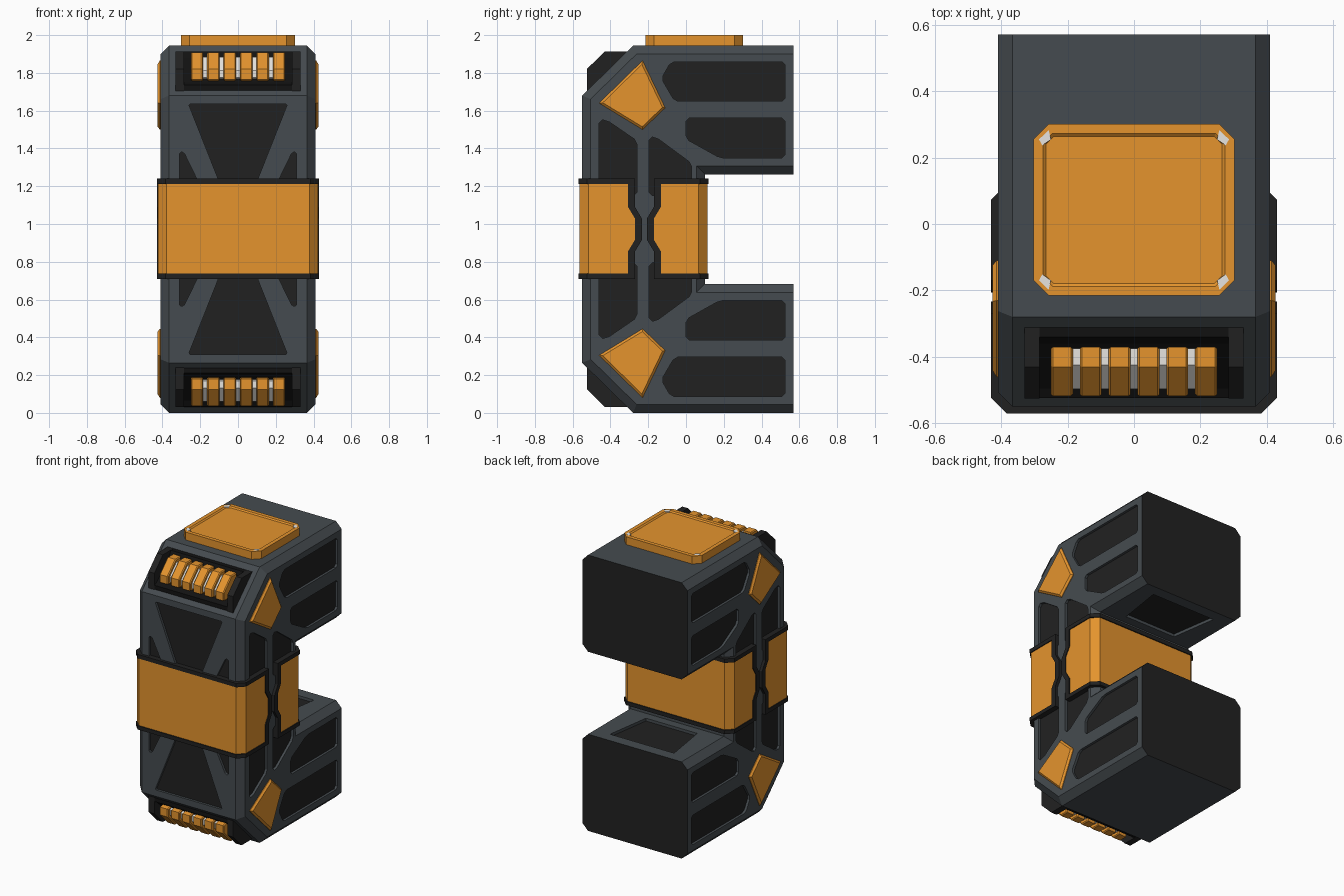
import bpy, bmesh
from mathutils import Vector

if "Cube" in bpy.data.objects:
    bpy.data.objects.remove(bpy.data.objects["Cube"])

Z = 1.945  # z of a mirrored point = Z - z


def material(name, rgb):
    m = bpy.data.materials.new(name)
    m.diffuse_color = (*rgb, 1)
    m.use_nodes = True
    m.node_tree.nodes["Principled BSDF"].inputs["Base Color"].default_value = m.diffuse_color
    return m


SLATE = material("slate grey", (0.060, 0.071, 0.079))
DARK = material("charcoal", (0.0155, 0.0155, 0.0155))
BLACK = material("black", (0.006, 0.006, 0.006))
ORANGE = material("orange", (0.78, 0.295, 0.027))
WHITE = material("off white", (0.88, 0.86, 0.82))


def place(p, axis, h):
    """2D profile point plus height along an axis (profile uses the other two axes in order)."""
    v = list(p)
    v.insert(axis, h)
    return Vector(v)


def add_prism(bm, pts, axis, lo, hi, corner=0.0):
    """Prism between lo and hi; corner chamfers the long edges."""
    a = [bm.verts.new(place(p, axis, lo)) for p in pts]
    b = [bm.verts.new(place(p, axis, hi)) for p in pts]
    bm.faces.new(a)
    bm.faces.new(b[::-1])
    for i in range(len(pts)):
        j = (i + 1) % len(pts)
        bm.faces.new((a[j], a[i], b[i], b[j]))
    if corner:
        edges = [bm.edges.get(e) for e in zip(a, b)]
        bmesh.ops.bevel(bm, geom=edges, offset=corner, segments=1, affect='EDGES')
    bmesh.ops.recalc_face_normals(bm, faces=bm.faces[:])


def finish(bm, name, mats):
    bmesh.ops.recalc_face_normals(bm, faces=bm.faces[:])
    me = bpy.data.meshes.new(name)
    bm.to_mesh(me)
    bm.free()
    for m in mats:
        me.materials.append(m)
    bpy.context.collection.objects.link(bpy.data.objects.new(name, me))


def bevel_where(bm, test, offset):
    edges = [e for e in bm.edges if test(e.verts[0].co, e.verts[1].co)]
    bmesh.ops.bevel(bm, geom=edges, offset=offset, segments=1, affect='EDGES', clamp_overlap=False)


def flip(pts):
    return [(y, Z - z) for y, z in pts]


def chop(pts, c):
    """Cut the corners off a 2D outline."""
    v, out = [Vector(p) for p in pts], []
    for i, p in enumerate(v):
        for q in (v[i - 1], v[(i + 1) % len(v)]):
            out.append(p + (q - p).normalized() * c)
    return out


def recess(bm, axis, level, holes, inward):
    """Refill the flat face at this level with openings, each with slate walls and a charcoal floor."""
    flat = [f for f in bm.faces if all(abs(v.co[axis] - level) < 1e-4 for v in f.verts)]
    face = max(flat, key=lambda f: f.calc_area())
    normal, rim = face.normal.copy(), list(face.edges)
    bmesh.ops.delete(bm, geom=[face], context='FACES_ONLY')
    for pts in holes:
        top = [bm.verts.new(place(p, axis, level)) for p in pts]
        low = [bm.verts.new(place(p, axis, level + inward)) for p in pts]
        for i in range(len(pts)):
            bm.faces.new((top[i - 1], top[i], low[i], low[i - 1]))
            rim.append(bm.edges.get((top[i - 1], top[i])))
        bm.faces.new(low).material_index = 1
    bmesh.ops.triangle_fill(bm, edges=rim, use_beauty=True, use_dissolve=False, normal=normal)


def part(name, pts, mat, x0, x1, rim=0.0):
    """Sideways prism of a (y, z) profile with an optional chamfer around both end caps."""
    bm = bmesh.new()
    add_prism(bm, pts, 0, x0, x1)
    if rim:
        bevel_where(bm, lambda a, b: abs(a.x - b.x) < 1e-5, rim)
    finish(bm, name, [mat])


# C-shaped body with chamfered rims and charcoal arm ends
upper = [(.10, 1.263), (.57, 1.263), (.57, Z), (-.28, Z), (-.55, 1.68)]
bm = bmesh.new()
add_prism(bm, upper + flip(upper)[::-1], 0, -.41, .41)
bevel_where(bm, lambda a, b: abs(a.x - b.x) < 1e-5 and min(a.y, b.y) < .56, .045)
bm.normal_update()
for f in bm.faces:
    f.material_index = int(f.calc_center_median().y > .565)

# Recessed panels in the sides, the front and the facing sides of the arms
side_panels = [
    [(-.13, 1.77), (-.08, 1.858), (.525, 1.858), (.525, 1.65), (-.06, 1.65)],
    [(.0, 1.56), (.525, 1.56), (.525, 1.35), (.18, 1.35), (0, 1.45)],
    [(-.46, 1.15), (-.26, 1.15), (-.26, 1.44), (-.42, 1.55), (-.46, 1.55)],
    [(-.195, 1.15), (.03, 1.15), (.03, 1.32), (-.16, 1.46), (-.195, 1.46)]]
front_panels = [
    [(-.262, 1.635), (.262, 1.635), (.07, 1.15), (-.07, 1.15)],
    [(-.31, 1.15), (-.31, 1.38), (-.287, 1.38), (-.175, 1.15)],
    [(.31, 1.15), (.31, 1.38), (.287, 1.38), (.175, 1.15)]]
arm_panel = [(-.25, .49), (.25, .49), (.2, .16), (-.2, .16)]
sides = [chop(t(p), .017) for t in (list, flip) for p in side_panels]
recess(bm, 0, .41, sides, -.017)
recess(bm, 0, -.41, sides, .017)
recess(bm, 1, -.55, [chop(t(p), .008) for t in (list, flip) for p in front_panels], .017)
recess(bm, 2, 1.263, [arm_panel], .02)
recess(bm, 2, Z - 1.263, [arm_panel], -.02)
finish(bm, "body", [SLATE, DARK])


# Two-piece clasp round the spine: charcoal rim with an orange plate
def clasp(name, outer, s):
    def edge(shift):
        return [(-.22 + s * (d + shift), z) for d, z in
                ((.05, .855), (.014, .915), (.014, 1.03), (.05, 1.09))]

    def loop(y, shift, z0, z1):
        e = edge(shift)
        return [(y, z0), (e[0][0], z0), *e, (e[-1][0], z1), (y, z1)]

    rim = loop(outer, 0, .71, 1.24) + loop(outer, .037, .737, 1.212)[::-1]
    fill_y = outer - s * .007
    fill = loop(fill_y, .035, .73, 1.22)
    for n, pts, x, y, mat in (("rim", rim, .43, outer, DARK), ("plate", fill, .424, fill_y, ORANGE)):
        bm = bmesh.new()
        add_prism(bm, pts, 0, -x, x)
        bevel_where(bm, lambda a, b: abs(a.x - b.x) < 1e-5 and abs(a.y - y) < 1e-4
                    and abs(b.y - y) < 1e-4, .046)
        finish(bm, f"{name}_{n}", [mat])


clasp("front_clasp", -.57, -1)
clasp("rear_clasp", .12, 1)

# Corner kites and slatted vents, top and bottom
kite = [(-.23, 1.865), (-.46, 1.64), (-.23, 1.5), (-.11, 1.615)]
cheek = [(-.31, 1.914), (-.43, 1.914), (-.525, 1.82), (-.525, 1.70), (-.40, 1.70), (-.31, 1.80)]
floor = [(-.31, 1.914), (-.34, 1.912), (-.36, 1.88), (-.495, 1.75), (-.523, 1.735),
         (-.523, 1.70), (-.40, 1.70), (-.31, 1.80)]
slat = [(-.37, 1.908), (-.43, 1.908), (-.518, 1.82), (-.518, 1.765), (-.41, 1.74), (-.37, 1.78)]
core = [(-.375, 1.885), (-.425, 1.885), (-.497, 1.812), (-.497, 1.775), (-.41, 1.75)]
for label, turn in (("upper", list), ("lower", flip)):
    for s in (-1, 1):
        part(label + "_corner_kite", turn(kite), ORANGE, s * .37, s * .426, .012)
        part(label + "_vent_cheek", turn(cheek), DARK, s * .285, s * .33)
    part(label + "_vent_floor", turn(floor), BLACK, -.29, .29)
    part(label + "_vent_light_bar", turn(core), WHITE, -.21, .21)
    for i in range(6):
        x = -.217 + i * .0868
        part(label + "_vent_slat", turn(slat), ORANGE, x - .033, x + .033, .006)

# Top pad with chamfered corners and a shallow sunken top
cy = .0425
bm = bmesh.new()
add_prism(bm, [(-.302, cy - .258), (.302, cy - .258), (.302, cy + .258), (-.302, cy + .258)],
          2, 1.93, 2.0, .045)
bm.normal_update()
top = max(bm.faces, key=lambda f: f.calc_center_median().z)
bmesh.ops.inset_region(bm, faces=[top], thickness=.03)
bmesh.ops.inset_region(bm, faces=[top], thickness=.01, depth=-.008)
finish(bm, "top_pad", [ORANGE])

# Small pale lights in the pad corners
bm = bmesh.new()
for sx in (-1, 1):
    for sy in (-1, 1):
        add_prism(bm, [(sx * x, cy + sy * y) for x, y in
                       ((.250, .212), (.257, .240), (.286, .212), (.276, .194))],
                  2, 1.985, 2.0005)
finish(bm, "pad_corner_lights", [WHITE])
